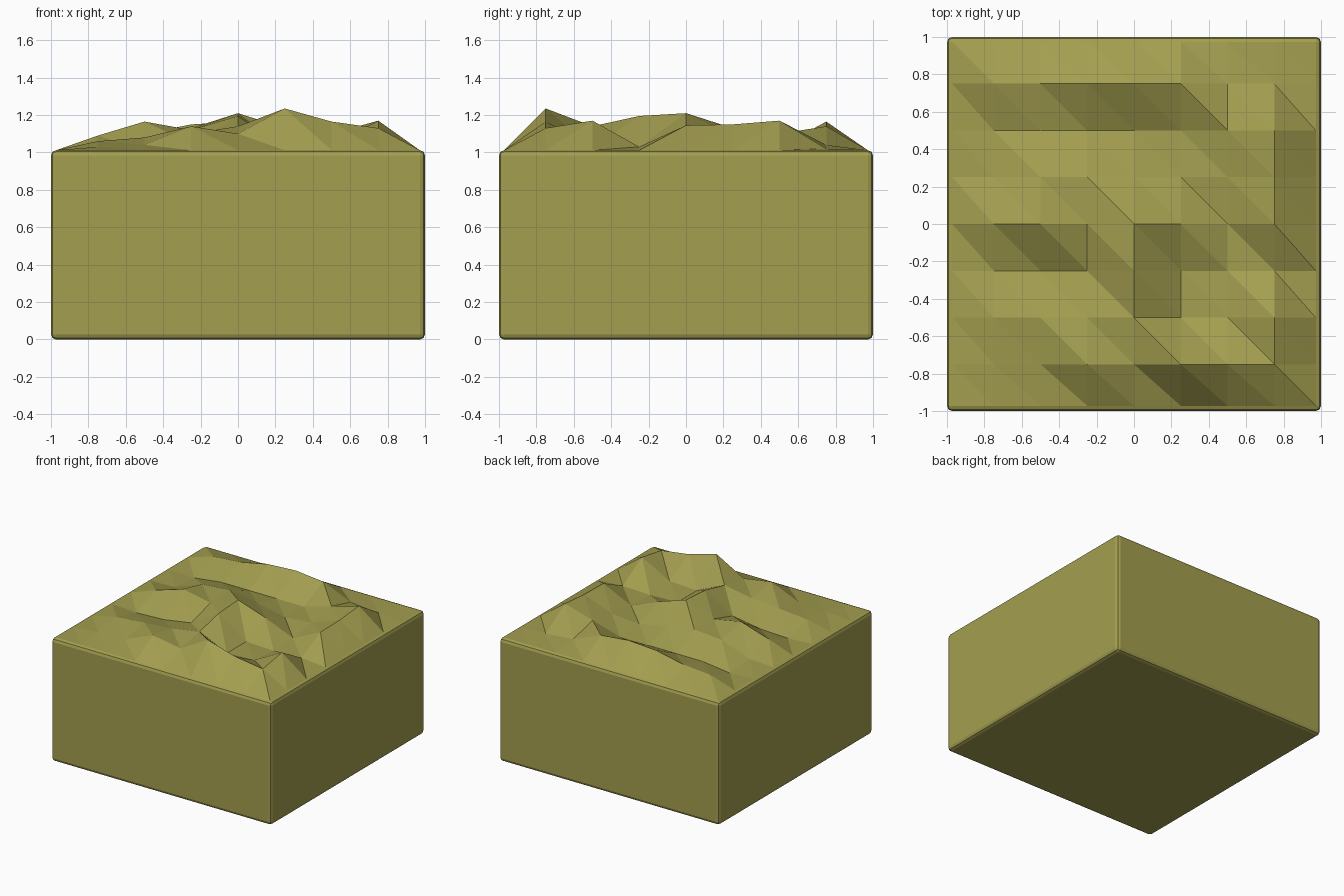
import bpy, bmesh

if "Cube" in bpy.data.objects:
    bpy.data.objects.remove(bpy.data.objects["Cube"])

HEIGHT = 1.012
BEVEL = 0.028

mat = bpy.data.materials.new("olive_ground")
mat.diffuse_color = (0.37, 0.345, 0.08, 1)
mat.use_nodes = True
mat.node_tree.nodes["Principled BSDF"].inputs["Base Color"].default_value = mat.diffuse_color


def make_object(name, bm):
    bmesh.ops.recalc_face_normals(bm, faces=bm.faces)
    mesh = bpy.data.meshes.new(name)
    bm.to_mesh(mesh)
    bm.free()
    mesh.materials.append(mat)
    obj = bpy.data.objects.new(name, mesh)
    bpy.context.collection.objects.link(obj)
    return obj


# Ground block: bevelled box, open at the top where the terrain sits
bm = bmesh.new()
bmesh.ops.create_cube(bm, size=1)
for v in bm.verts:
    v.co = (v.co.x * 2, v.co.y * 2, (v.co.z + 0.5) * HEIGHT)
bmesh.ops.bevel(bm, geom=bm.edges[:], offset=BEVEL, segments=2,
                profile=0.5, affect='EDGES')
top = [f for f in bm.faces if f.normal.z > 0.99 and f.calc_area() > 1]
bmesh.ops.delete(bm, geom=top, context='FACES_ONLY')
make_object("ground_block", bm)

# Terrain: hill heights in hundredths above z = 1, rows from front to back
hills = [
    [3, 4, 14, 10, 23.5, 16.5, 13],
    [6, 8, 10, 14, 3, 4, 17],
    [0, 1, 5, 19.5, 3, 2, 3],
    [9, 16.5, 12, 21, 13, 3, 14.5],
    [2, 11, 13, 9, 4, 6, 15],
    [0, 3, 3, 3, 3, 10, 17],
    [8, 10, 15, 16.5, 14, 4, 2],
]
bm = bmesh.new()
lim = 1 - BEVEL
grid = []
for j in range(9):
    row = []
    for i in range(9):
        x = max(-lim, min(lim, -1 + i * 0.25))
        y = max(-lim, min(lim, -1 + j * 0.25))
        inside = 0 < i < 8 and 0 < j < 8
        z = 1 + hills[j - 1][i - 1] / 100 if inside else HEIGHT
        row.append(bm.verts.new((x, y, z)))
    grid.append(row)
for j in range(8):
    for i in range(8):
        a, b = grid[j][i], grid[j][i + 1]
        c, d = grid[j + 1][i + 1], grid[j + 1][i]
        bm.faces.new((a, b, d))
        bm.faces.new((b, c, d))
terrain = make_object("terrain_top", bm)
